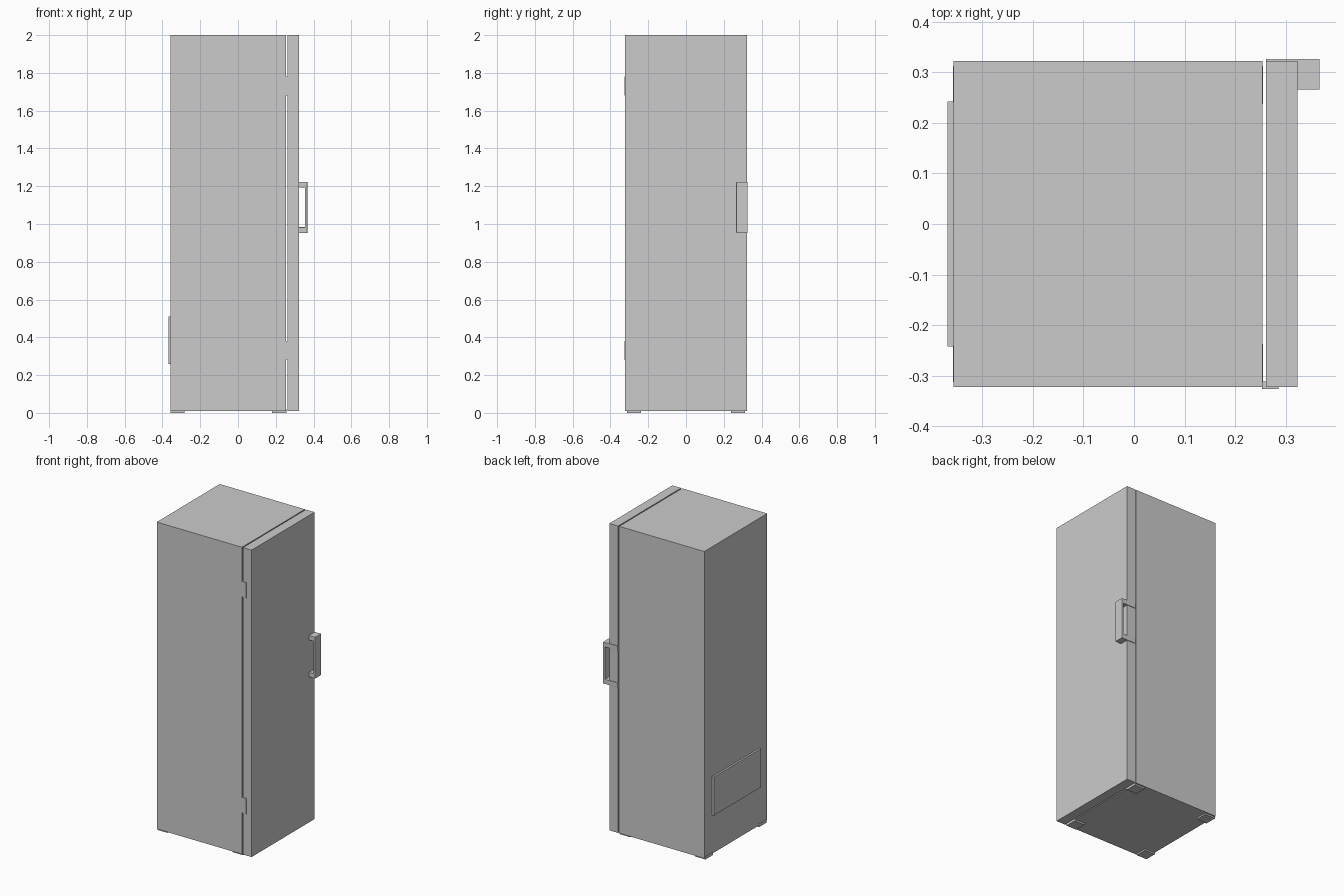
import bpy
import bmesh

if "Cube" in bpy.data.objects:
    bpy.data.objects.remove(bpy.data.objects["Cube"])


def box(name, x, y, z, bevel=0.0):
    """Box from (min, max) ranges, optionally with softened edges."""
    mesh = bpy.data.meshes.new(name)
    bm = bmesh.new()
    bmesh.ops.create_cube(bm, size=1)
    for v in bm.verts:
        for i, (lo, hi) in enumerate((x, y, z)):
            v.co[i] = hi if v.co[i] > 0 else lo
    bm.to_mesh(mesh)
    bm.free()
    ob = bpy.data.objects.new(name, mesh)
    bpy.context.collection.objects.link(ob)
    if bevel:
        mod = ob.modifiers.new("soft_edges", 'BEVEL')
        mod.width = bevel
        mod.segments = 2
    return ob


W = 0.3225            # half width of the cabinet
FRONT = 0.254         # cabinet face on the door side

# Cabinet and door, separated by a thin open gap
box("cabinet", (-0.357, FRONT), (-W, W), (0.01, 2.0))
box("door", (0.261, 0.3235), (-W, W), (0.01, 2.0))

# Rear service panel
box("rear_panel", (-0.369, -0.356), (-0.242, 0.242), (0.26, 0.51))

# Hinges bridging cabinet and door
for name, z in (("lower_hinge", 0.28), ("upper_hinge", 1.68)):
    box(name, (FRONT - 0.0005, 0.286), (-0.3262, -0.312), (z, z + 0.10))

# Square feet at the four corners
for x in (-0.3585, 0.181):
    for y in (-0.313, 0.237):
        box("foot", (x, x + 0.0745), (y, y + 0.076), (0.0, 0.02))

# Handle: upright grip with two brackets wrapping the door edge
HY = (0.266, 0.3264)
box("handle_grip", (0.354, 0.367), HY, (0.953, 1.222), 0.0015)
for name, z in (("lower_handle_bracket", 0.953), ("upper_handle_bracket", 1.192)):
    box(name, (0.261, 0.36), HY, (z, z + 0.03), 0.0015)
